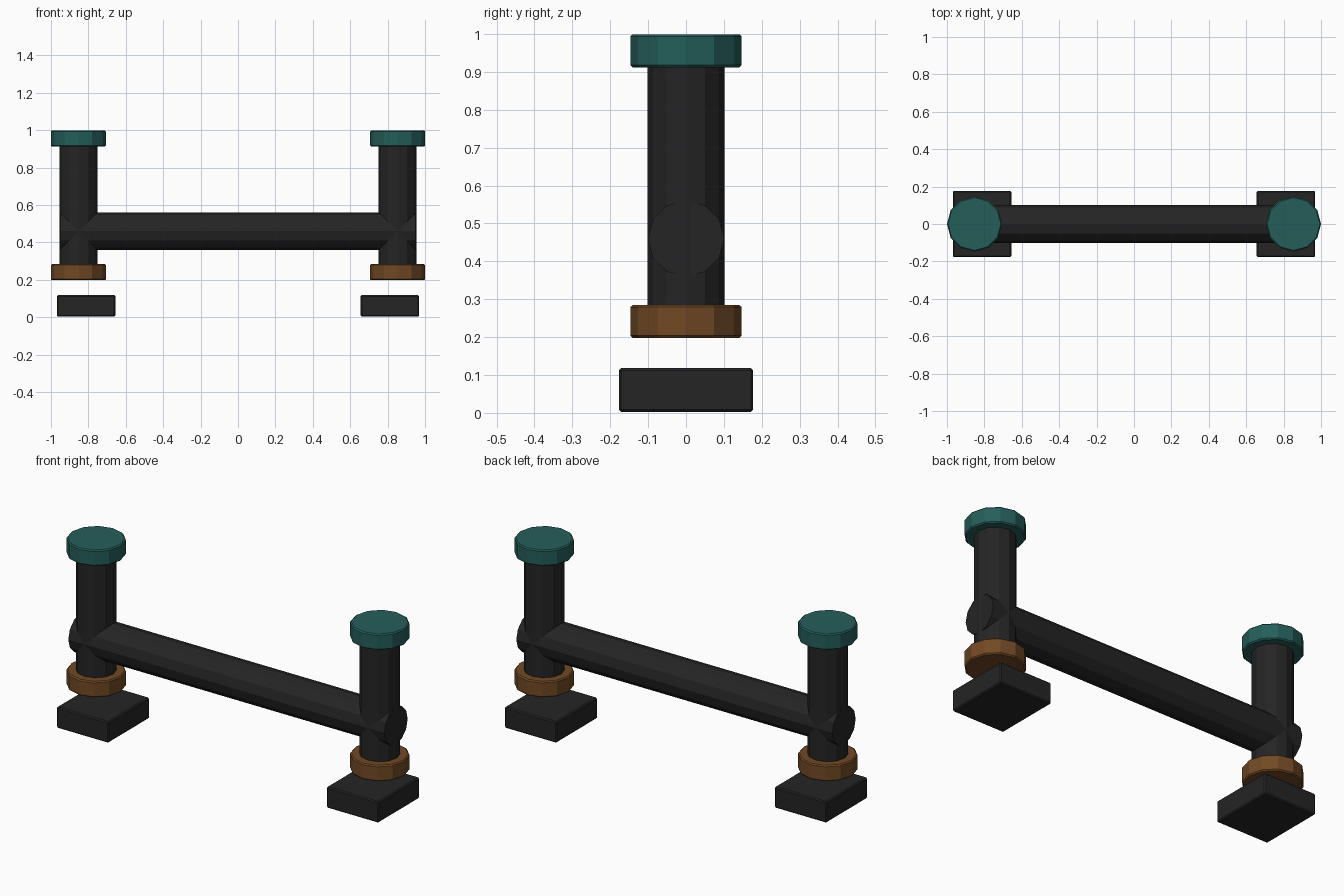
import bpy
import math

if "Cube" in bpy.data.objects:
    bpy.data.objects.remove(bpy.data.objects["Cube"])


def material(name, rgb):
    m = bpy.data.materials.new(name)
    m.diffuse_color = (*rgb, 1.0)
    m.use_nodes = True
    m.node_tree.nodes["Principled BSDF"].inputs["Base Color"].default_value = m.diffuse_color
    return m


BLACK = material("charcoal black", (0.018, 0.018, 0.018))
TEAL = material("dark teal", (0.018, 0.112, 0.102))
BROWN = material("copper brown", (0.165, 0.066, 0.018))


def finish(obj, name, mat, bevel):
    obj.name = name
    obj.data.materials.append(mat)
    if bevel:
        b = obj.modifiers.new("edge_bevel", 'BEVEL')
        b.width = bevel
        b.segments = 1
        b.limit_method = 'ANGLE'
        b.angle_limit = math.radians(50)
    return obj


def cylinder(name, mat, radius, length, loc, bevel=0.0, along_x=False):
    # Blender puts the first vertex on +y; with 12 sides one also lies on x
    rot = (0, math.pi / 2, 0) if along_x else (0, 0, 0)
    bpy.ops.mesh.primitive_cylinder_add(vertices=12, radius=radius, depth=length,
                                        location=loc, rotation=rot)
    return finish(bpy.context.object, name, mat, bevel)


def box(name, mat, size, loc, bevel):
    bpy.ops.mesh.primitive_cube_add(size=1, location=loc)
    obj = bpy.context.object
    for v in obj.data.vertices:
        v.co = [c * s for c, s in zip(v.co, size)]
    return finish(obj, name, mat, bevel)


# horizontal pipe joining the two posts
cylinder("cross_pipe", BLACK, 0.101, 1.90, (0, 0, 0.46), along_x=True)

# each end: post, top cap, bottom collar and separate foot block
for side, s in (("left", -1), ("right", 1)):
    x = s * 0.853
    cylinder(side + "_post", BLACK, 0.101, 0.70, (x, 0, 0.60))
    cylinder(side + "_top_cap", TEAL, 0.147, 0.087, (x, 0, 0.9555), 0.006)
    cylinder(side + "_bottom_collar", BROWN, 0.147, 0.087, (x, 0, 0.2415), 0.006)
    box(side + "_foot", BLACK, (0.312, 0.354, 0.115), (s * 0.812, 0, 0.0605), 0.006)
